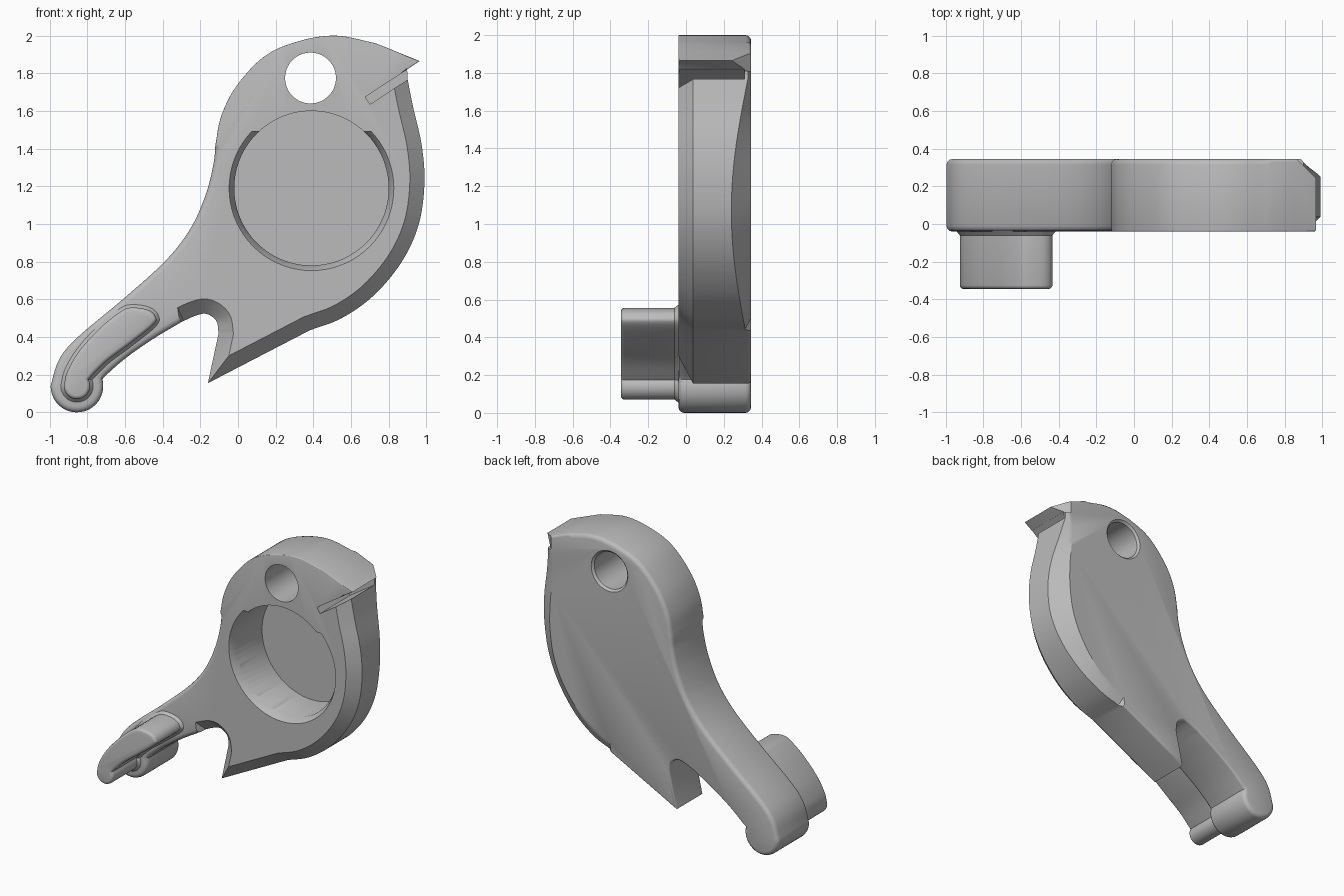
import bpy, bmesh, math
from mathutils import Matrix, Vector

default_cube = bpy.data.objects.get("Cube")
if default_cube:
    bpy.data.objects.remove(default_cube, do_unlink=True)

grey = bpy.data.materials.new("satin grey")
grey.use_nodes = True
grey.diffuse_color = (0.5, 0.5, 0.5, 1)
grey.node_tree.nodes["Principled BSDF"].inputs["Base Color"].default_value = grey.diffuse_color

FRONT, BACK = -0.04, 0.345


def make_object(name, bm):
    bmesh.ops.recalc_face_normals(bm, faces=bm.faces)
    if bm.calc_volume(signed=True) < 0:
        bmesh.ops.reverse_faces(bm, faces=bm.faces)
    mesh = bpy.data.meshes.new(name)
    bm.to_mesh(mesh)
    bm.free()
    mesh.materials.append(grey)
    obj = bpy.data.objects.new(name, mesh)
    bpy.context.collection.objects.link(obj)
    return obj


def smooth_curve(points, steps=7):
    """Catmull-Rom samples through the points, without the last one."""
    pts = [Vector(p) for p in points]
    pts = [2 * pts[0] - pts[1]] + pts + [2 * pts[-1] - pts[-2]]
    out = []
    for a, b, c, d in zip(pts, pts[1:], pts[2:], pts[3:]):
        for i in range(steps):
            t = i / steps
            out.append(b + (c - a) * t / 2 + (2 * a - 5 * b + 4 * c - d) * t * t / 2
                       + (3 * b - a - 3 * c + d) * t ** 3 / 2)
    return out


def arc(cx, cz, r, start, end, steps=20):
    angles = [math.radians(start + (end - start) * i / steps) for i in range(steps)]
    return [Vector((cx + r * math.cos(a), cz + r * math.sin(a))) for a in angles]


def round_edge(size):
    return lambda z: (size, size, True)


def chamfer_edge(size):
    return lambda z: (size, size, False)


def edge_profile(edge, t):
    """Inset and depth at step t, from the flat face (0) to the side wall (1)."""
    inset, depth, is_round = edge
    if is_round:
        a = t * math.pi / 2
        return inset * (1 - math.sin(a)), depth * (1 - math.cos(a))
    return inset * (1 - t), depth * t


def build_plate(name, sections, y_front, y_back):
    """Plate from clockwise outline sections, each with its own edge treatment."""
    samples = [(p, f(p.y), b(p.y)) for pts, f, b in sections for p in pts]
    count = len(samples)
    bm = bmesh.new()
    steps = [0, 1 / 3, 2 / 3, 1]
    rings = [[] for _ in range(2 * len(steps))]
    for i, (p, front, back) in enumerate(samples):
        d1 = (p - samples[i - 1][0]).normalized()
        d2 = (samples[(i + 1) % count][0] - p).normalized()
        n1, n2 = Vector((d1.y, -d1.x)), Vector((d2.y, -d2.x))
        inward = (n1 + n2) / max(1 + n1.dot(n2), 0.3)
        rows = [(edge_profile(front, t), y_front, 1) for t in steps]
        rows += [(edge_profile(back, t), y_back, -1) for t in reversed(steps)]
        for ring, ((inset, depth), y, sign) in zip(rings, rows):
            q = p + inward * inset
            ring.append(bm.verts.new((q.x, y + sign * depth, q.y)))
    for low, high in zip(rings, rings[1:]):
        for i in range(count):
            j = (i + 1) % count
            bm.faces.new((low[i], low[j], high[j], high[i]))
    bm.faces.new(list(reversed(rings[0])))
    bm.faces.new(rings[-1])
    return make_object(name, bm)


def round_cutter(name, x, z, r1, r2, y1, y2, top=None):
    bm = bmesh.new()
    place = Matrix.Translation((x, (y1 + y2) / 2, z)) @ Matrix.Rotation(-math.pi / 2, 4, "X")
    bmesh.ops.create_cone(bm, cap_ends=True, segments=72, radius1=r1, radius2=r2,
                          depth=y2 - y1, matrix=place)
    if top is not None:
        bmesh.ops.bisect_plane(bm, geom=bm.verts[:] + bm.edges[:] + bm.faces[:],
                               plane_co=(0, 0, top), plane_no=(0, 0, 1), clear_outer=True)
        bmesh.ops.holes_fill(bm, edges=[e for e in bm.edges if e.is_boundary])
    return make_object(name, bm)


def box_cutter(name, centre, size, angle, axis):
    bm = bmesh.new()
    matrix = (Matrix.Translation(centre) @ Matrix.Rotation(angle, 4, axis)
              @ Matrix.Diagonal((*size, 1)))
    bmesh.ops.create_cube(bm, size=1, matrix=matrix)
    return make_object(name, bm)


def subtract(target, cutter):
    """Cut with the first solver that leaves the solid standing."""
    cutter.hide_render = True
    mod = target.modifiers.new(cutter.name, "BOOLEAN")
    mod.operation, mod.object = "DIFFERENCE", cutter
    for solver in ("EXACT", "MANIFOLD", "FLOAT"):
        mod.solver = solver
        bpy.context.view_layer.update()
        result = target.evaluated_get(bpy.context.evaluated_depsgraph_get())
        if len(result.data.polygons) > len(target.data.polygons) / 2:
            break
    bpy.context.view_layer.objects.active = target
    bpy.ops.object.modifier_apply(modifier=mod.name)
    bpy.data.objects.remove(cutter, do_unlink=True)


def shade(obj):
    bpy.ops.object.select_all(action="DESELECT")
    obj.select_set(True)
    bpy.context.view_layer.objects.active = obj
    bpy.ops.object.shade_smooth_by_angle(angle=math.radians(32))


def belly_back(z):
    """Sweeping cut on the back of the belly, deepest half way down."""
    s = math.sin(math.pi * min(max((z - 0.36) / 1.42, 0), 1))
    return 0.02 + 0.1 * math.sqrt(max(s, 0)), 0.015 + 0.09 * s, False


# Body: tail end, arm, head, beak, belly, point, notch and underside
soft, crisp = round_edge(0.03), round_edge(0.006)
bevel, small = chamfer_edge(0.078), round_edge(0.015)
arm = [(-0.995, 0.14), (-0.95, 0.28), (-0.85, 0.4), (-0.6, 0.61), (-0.38, 0.81),
       (-0.25, 0.98), (-0.17, 1.16), (-0.13, 1.32), (-0.12, 1.42)]
head = [(-0.12, 1.42), (-0.09, 1.57), (-0.01, 1.73), (0.14, 1.89), (0.32, 1.97),
        (0.52, 2), (0.73, 1.96)]
belly = [(0.9, 1.77), (0.93, 1.62), (0.975, 1.42), (0.99, 1.22), (0.96, 1),
         (0.87, 0.8), (0.72, 0.62), (0.55, 0.5), (0.38, 0.435)]
point = (-0.16, 0.155)
notch = [(-0.103, 0.42), (-0.115, 0.485), (-0.165, 0.522), (-0.22, 0.515), (-0.3, 0.48)]
underside = [(-0.3, 0.48), (-0.45, 0.39), (-0.6, 0.285), (-0.72, 0.18)]
body = build_plate("body", [
    (arc(-0.855, 0.14, 0.14, 15, -180), soft, soft),
    (smooth_curve(arm), soft, soft),
    (smooth_curve(head), crisp, soft),
    (smooth_curve([head[-1], (0.965, 1.865)], 2), crisp, small),
    (smooth_curve([(0.965, 1.865), (0.9, 1.822)], 1), crisp, small),
    (smooth_curve([(0.9, 1.822), belly[0]], 1), crisp, small),
    (smooth_curve(belly), bevel, belly_back),
    (smooth_curve([belly[-1], point], 3), bevel, small),
    (smooth_curve([point, notch[0]], 1), bevel, small),
    (smooth_curve(notch), bevel, small),
    (smooth_curve(underside), soft, small),
], FRONT, BACK)

# Round pocket with a bevelled rim below the head, and the eye hole
subtract(body, round_cutter("pocket", 0.39, 1.19, 0.41, 0.41, -0.2, 0.31))
subtract(body, round_cutter("pocket_rim", 0.39, 1.19, 0.44, 0.4, -0.045, 0.03, 1.49))
subtract(body, round_cutter("eye_hole", 0.385, 1.775, 0.135, 0.135, -0.2, 0.5))
subtract(body, round_cutter("eye_back_rim", 0.385, 1.775, 0.13, 0.155, 0.325, 0.35))

# Mouth slit under the beak, and the bevel behind the beak tip
slope = math.atan2(0.19, 0.29)
along = Vector((math.cos(slope), 0, math.sin(slope)))
mouth = Vector((0.688, 0.055, 1.655)) + along * 0.2
subtract(body, box_cutter("mouth_slit", mouth, (0.4, 0.51, 0.046), -slope, "Y"))
subtract(body, box_cutter("beak_bevel", (1.02, 0.4, 1.96), (0.3, 0.6, 0.3), math.pi / 4, "Z"))
shade(body)

# Finger lug standing out from the front of the tail
lug_path = [(-0.925, 0.14), (-0.905, 0.22), (-0.84, 0.33), (-0.73, 0.45), (-0.63, 0.53),
            (-0.57, 0.556), (-0.48, 0.545), (-0.438, 0.51), (-0.45, 0.465),
            (-0.58, 0.36), (-0.7, 0.27), (-0.79, 0.18)]
lug = build_plate("tail_lug", [
    (arc(-0.855, 0.14, 0.07, 30, -180), round_edge(0.02), lambda z: (-0.02, 0.025, False)),
    (smooth_curve(lug_path), round_edge(0.02), lambda z: (-0.02, 0.025, False)),
], -0.345, -0.035)
shade(lug)
